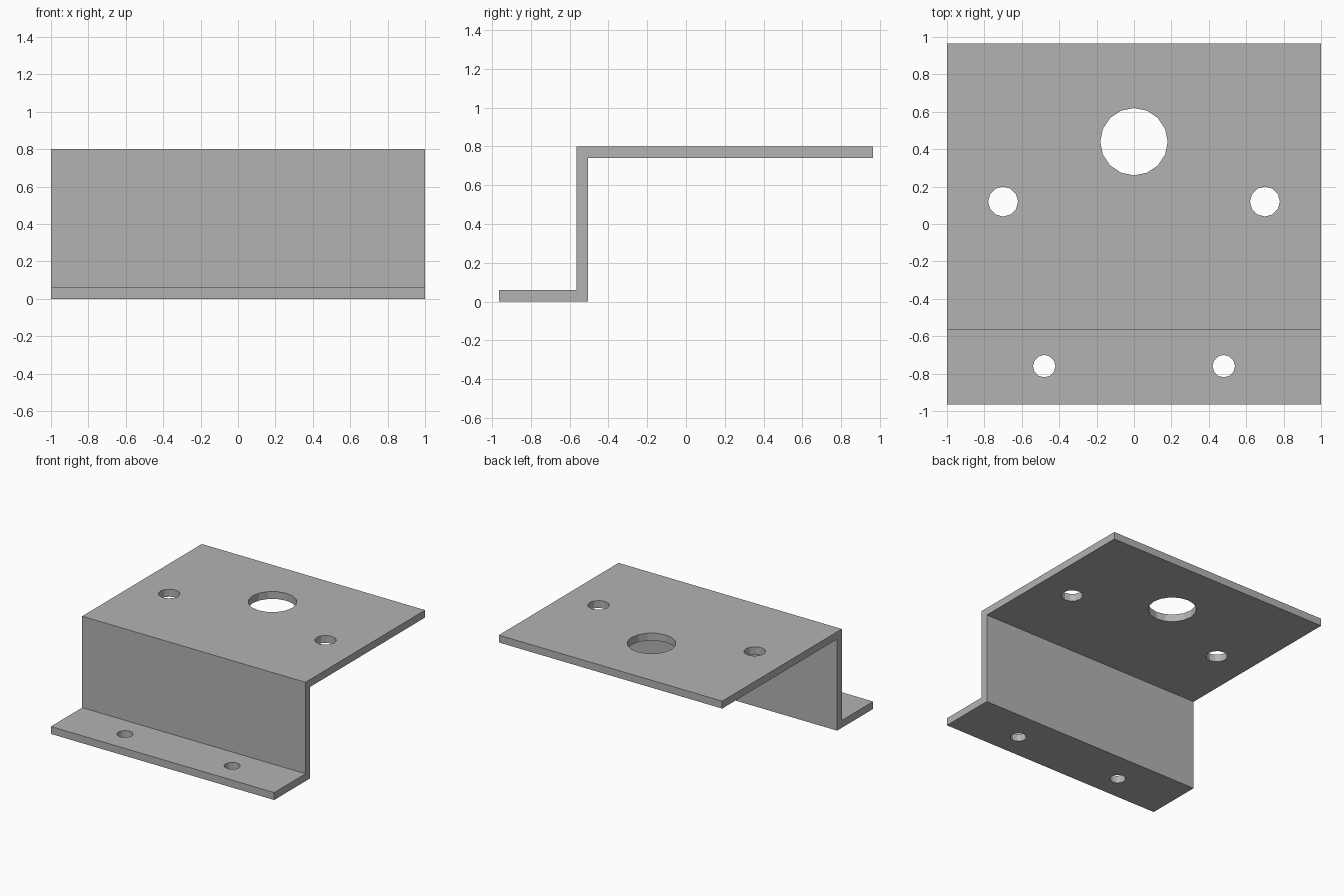
import bpy
import bmesh
from math import pi
from mathutils import Matrix

cube = bpy.data.objects.get("Cube")
if cube:
    bpy.data.objects.remove(cube, do_unlink=True)

# Grey sheet metal
metal = bpy.data.materials.new("grey_metal")
metal.use_nodes = True
metal.diffuse_color = (0.45, 0.45, 0.45, 1)
metal.node_tree.nodes["Principled BSDF"].inputs["Base Color"].default_value = (0.45, 0.45, 0.45, 1)


def make_object(name, bm):
    bmesh.ops.recalc_face_normals(bm, faces=bm.faces)
    mesh = bpy.data.meshes.new(name)
    bm.to_mesh(mesh)
    bm.free()
    mesh.materials.append(metal)
    obj = bpy.data.objects.new(name, mesh)
    bpy.context.collection.objects.link(obj)
    return obj


# Z-shaped bracket: side profile (y, z) extruded across the width
HEIGHT, SHEET = 0.8, 0.06
FRONT, WALL, BACK = -0.965, -0.565, 0.965
profile = [(FRONT, 0), (WALL + SHEET, 0), (WALL + SHEET, HEIGHT - SHEET),
           (BACK, HEIGHT - SHEET), (BACK, HEIGHT), (WALL, HEIGHT),
           (WALL, SHEET), (FRONT, SHEET)]
bm = bmesh.new()
side = bm.faces.new([bm.verts.new((-1, y, z)) for y, z in profile])
sweep = bmesh.ops.extrude_face_region(bm, geom=[side])
bmesh.ops.translate(bm, vec=(2, 0, 0),
                    verts=[v for v in sweep["geom"] if isinstance(v, bmesh.types.BMVert)])
bracket = make_object("bracket", bm)

# Hole cutters: one large bore, two plate holes, two flange holes
bm = bmesh.new()


def add_hole(x, y, z, radius, sides):
    place = Matrix.Translation((x, y, z)) @ Matrix.Rotation(pi / 2, 4, "Z")
    bmesh.ops.create_cone(bm, cap_ends=True, segments=sides, radius1=radius,
                          radius2=radius, depth=0.2, matrix=place)


add_hole(0, 0.44, HEIGHT, 0.18, 16)
for mirror in (-1, 1):
    add_hole(mirror * 0.7, 0.12, HEIGHT, 0.08, 12)
    add_hole(mirror * 0.48, -0.76, 0, 0.06, 12)
cutter = make_object("hole_cutter", bm)

# Cut the holes, then discard the cutter
cut = bracket.modifiers.new("holes", "BOOLEAN")
cut.operation = "DIFFERENCE"
cut.solver = "EXACT"
cut.object = cutter
bpy.context.view_layer.objects.active = bracket
bracket.select_set(True)
bpy.ops.object.modifier_apply(modifier=cut.name)
bpy.data.objects.remove(cutter, do_unlink=True)
